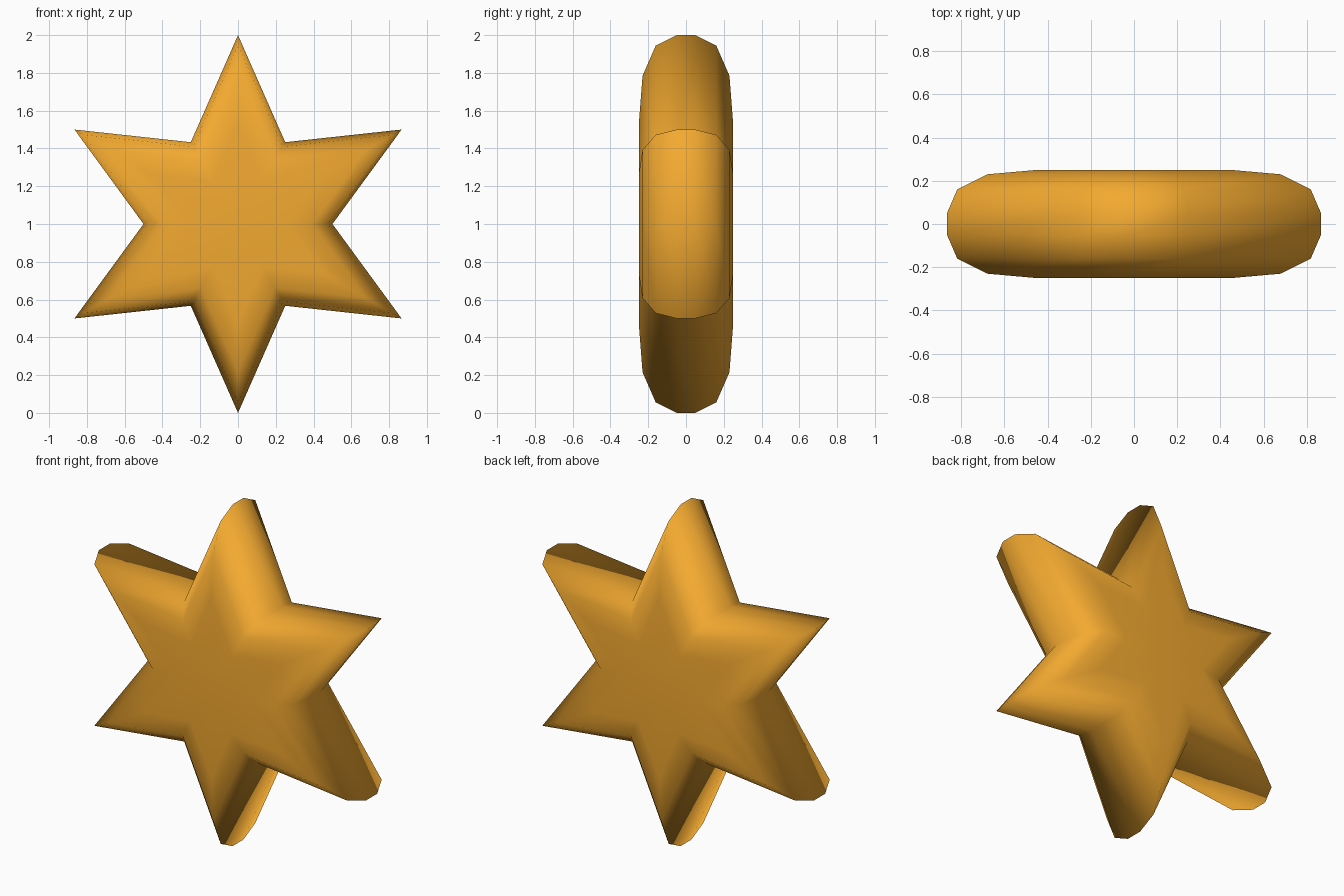
import bpy, bmesh
from math import sin, cos, pi

if "Cube" in bpy.data.objects:
    bpy.data.objects.remove(bpy.data.objects["Cube"])

# Rounded rim profile: (scale of star outline, y offset from mid-plane)
half = [(1.0, 0.05), (0.945, 0.16), (0.785, 0.23), (0.525, 0.25)]
profile = [(s, -y) for s, y in reversed(half)] + half
POINTS, INNER = 6, 0.5


def star_ring(bm, scale, y):
    ring = []
    for i in range(POINTS * 2):
        a = pi * i / POINTS
        r = scale * (1.0 if i % 2 == 0 else INNER)
        ring.append(bm.verts.new((r * sin(a), y, 1 + r * cos(a))))
    return ring


# Stack the scaled star outlines and bridge them
bm = bmesh.new()
rings = [star_ring(bm, s, y) for s, y in profile]
n = POINTS * 2
for a, b in zip(rings, rings[1:]):
    for i in range(n):
        j = (i + 1) % n
        bm.faces.new((a[i], a[j], b[j], b[i]))

# Front and back caps fan out from a centre vertex
for ring, y in ((rings[0], -0.25), (rings[-1], 0.25)):
    c = bm.verts.new((0, y, 1))
    for i in range(n):
        bm.faces.new((ring[i], ring[(i + 1) % n], c))
bmesh.ops.recalc_face_normals(bm, faces=bm.faces)
for f in bm.faces:
    f.smooth = True

mesh = bpy.data.meshes.new("star")
bm.to_mesh(mesh)
bm.free()
star = bpy.data.objects.new("star", mesh)
bpy.context.collection.objects.link(star)

# Golden orange colour
mat = bpy.data.materials.new("gold")
mat.diffuse_color = (0.9, 0.4, 0.03, 1)
mat.use_nodes = True
mat.node_tree.nodes["Principled BSDF"].inputs["Base Color"].default_value = mat.diffuse_color
mesh.materials.append(mat)
